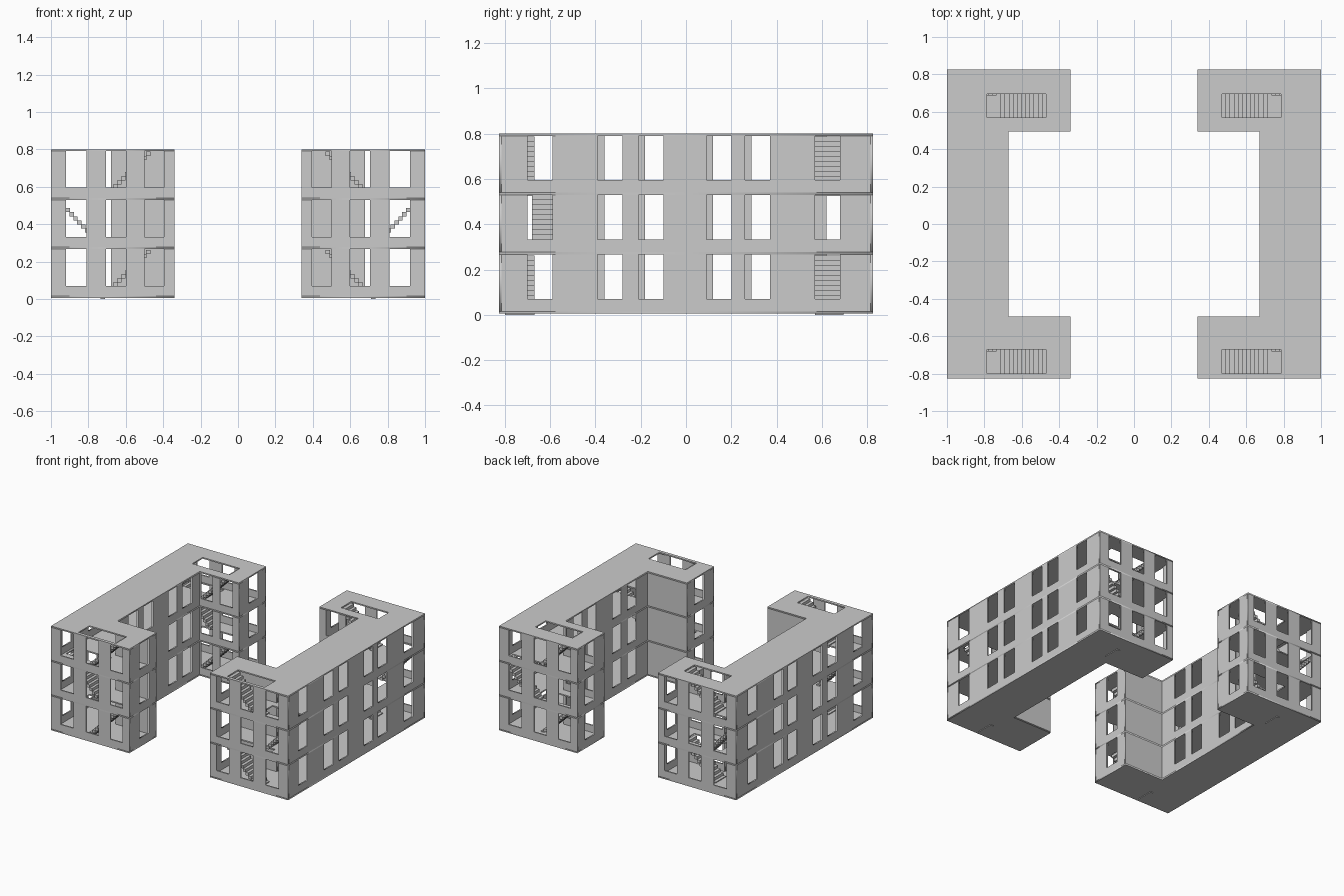
import bpy, bmesh
from mathutils import Matrix, Vector

if "Cube" in bpy.data.objects:
    bpy.data.objects.remove(bpy.data.objects["Cube"])

T = 0.01                                  # wall and slab thickness
X0, XI, X1 = 0.34, 0.67, 1.0              # wing end, courtyard face, street face
YI, Y1 = 0.495, 0.825                     # courtyard half depth, total half depth
LEVELS = [0.005, 0.267, 0.53, 0.79]       # slab undersides, last one is the roof


def finish(name, bm):
    """Store a part and mirror it to the second building."""
    bmesh.ops.remove_doubles(bm, verts=bm.verts, dist=1e-5)
    bmesh.ops.recalc_face_normals(bm, faces=bm.faces)
    me = bpy.data.meshes.new(name)
    bm.to_mesh(me)
    bm.free()
    ob = bpy.data.objects.new(name, me)
    bpy.context.collection.objects.link(ob)
    m = ob.modifiers.new("mirror", 'MIRROR')
    m.use_axis = (True, False, False)
    m.use_mirror_merge = False


def plate(name, outlines, mapping):
    """Extrude filled outlines (later ones are holes) by T; mapping(u, v, w) -> xyz."""
    cu = bpy.data.curves.new("profile", 'CURVE')
    cu.dimensions, cu.fill_mode, cu.extrude = '2D', 'BOTH', T / 2
    for pts in outlines:
        sp = cu.splines.new('POLY')
        sp.points.add(len(pts) - 1)
        for p, (u, v) in zip(sp.points, pts):
            p.co = (u, v, 0, 1)
        sp.use_cyclic_u = True
    tmp = bpy.data.objects.new("profile", cu)
    bpy.context.collection.objects.link(tmp)
    dg = bpy.context.evaluated_depsgraph_get()
    me = bpy.data.meshes.new_from_object(tmp.evaluated_get(dg))
    bm = bmesh.new()
    bm.from_mesh(me)
    for v in bm.verts:
        v.co = Vector(mapping(v.co.x, v.co.y, v.co.z + T / 2))
    bpy.data.objects.remove(tmp)
    bpy.data.curves.remove(cu)
    bpy.data.meshes.remove(me)
    finish(name, bm)


def wall(name, axis, pos, a, b, windows, k):
    """Wall along x or y on storey k, its windows notched down from the top."""
    bot, top, sill = LEVELS[k] + T, LEVELS[k + 1], LEVELS[k] + 0.065
    pts = [(b, top), (b, bot), (a, bot), (a, top)]
    for l, r in windows:
        pts += [(l, top), (l, sill), (r, sill), (r, top)]
    if axis == 'x':
        plate(name, [pts], lambda u, v, w: (u, pos + w, v))
    else:
        plate(name, [pts], lambda u, v, w: (pos + w, u, v))


def rect(x0, x1, y0, y1):
    return [(x0, y0), (x1, y0), (x1, y1), (x0, y1)]


def flight(name, x, dx, y0, y1, z):
    """Twelve block steps climbing one storey."""
    n, rise = 12, 0.2625 / 12
    bm = bmesh.new()
    for i in range(n):
        c = (x + dx * (i + 0.5), (y0 + y1) / 2, z + rise * (i + 0.5))
        bmesh.ops.create_cube(bm, size=1, matrix=Matrix.Translation(c)
                              @ Matrix.Diagonal((abs(dx) * 1.1, y1 - y0, rise, 1)))
    finish(name, bm)


# floor slabs and roof, with stair openings
outline = [(X0, -Y1), (X1, -Y1), (X1, Y1), (X0, Y1),
           (X0, YI), (XI, YI), (XI, -YI), (X0, -YI)]
odd_y = [(-0.80, -0.67), (0.57, 0.695)]   # stair lanes, ground and top storey
mid_y = [(-0.68, -0.555), (0.69, 0.81)]   # stair lanes, middle storey
for k, z in enumerate(LEVELS):
    holes = []
    if k in (1, 3):
        holes = [rect(0.47, 0.785, *y) for y in odd_y]
    elif k == 2:
        holes = [rect(0.68, 0.975, *y) for y in mid_y]
    plate("roof" if k == 3 else "floor_slab", [outline] + holes,
          lambda u, v, w: (u, v, z + w))

# walls of the three storeys
facade = [(0.395, 0.50), (0.60, 0.705), (0.81, 0.92)]
street = [(-0.70, -0.59), (-0.39, -0.28), (-0.21, -0.10),
          (0.09, 0.20), (0.26, 0.37), (0.57, 0.68)]
court = [(-0.36, -0.25), (-0.18, -0.07), (0.12, 0.23), (0.29, 0.40)]
for k in range(3):
    wall("front_wall", 'x', -Y1, X0, X1, facade, k)
    wall("back_wall", 'x', Y1 - T, X0, X1, facade, k)
    wall("street_wall", 'y', X1 - T, -Y1 + T, Y1 - T, street, k)
    wall("courtyard_wall", 'y', XI, -YI, YI, court, k)
    wall("front_wing_inner_wall", 'x', -YI - T, X0, XI + T, [], k)
    wall("back_wing_inner_wall", 'x', YI, X0, XI + T, [(0.395, 0.50), (0.56, 0.66)], k)
    wall("front_wing_end_wall", 'y', X0, -Y1 + T, -YI - T, [(-0.70, -0.59)], k)
    wall("back_wing_end_wall", 'y', X0, YI + T, Y1 - T, [(0.62, 0.73)], k)

    # stairs, alternating direction
    for y0, y1 in (mid_y if k == 1 else odd_y):
        if k == 1:
            flight("stair_flight", 0.715, 0.0205, y0, y1, LEVELS[k])
        else:
            flight("stair_flight", 0.735, -0.0222, y0, y1, LEVELS[k] - 0.005)
